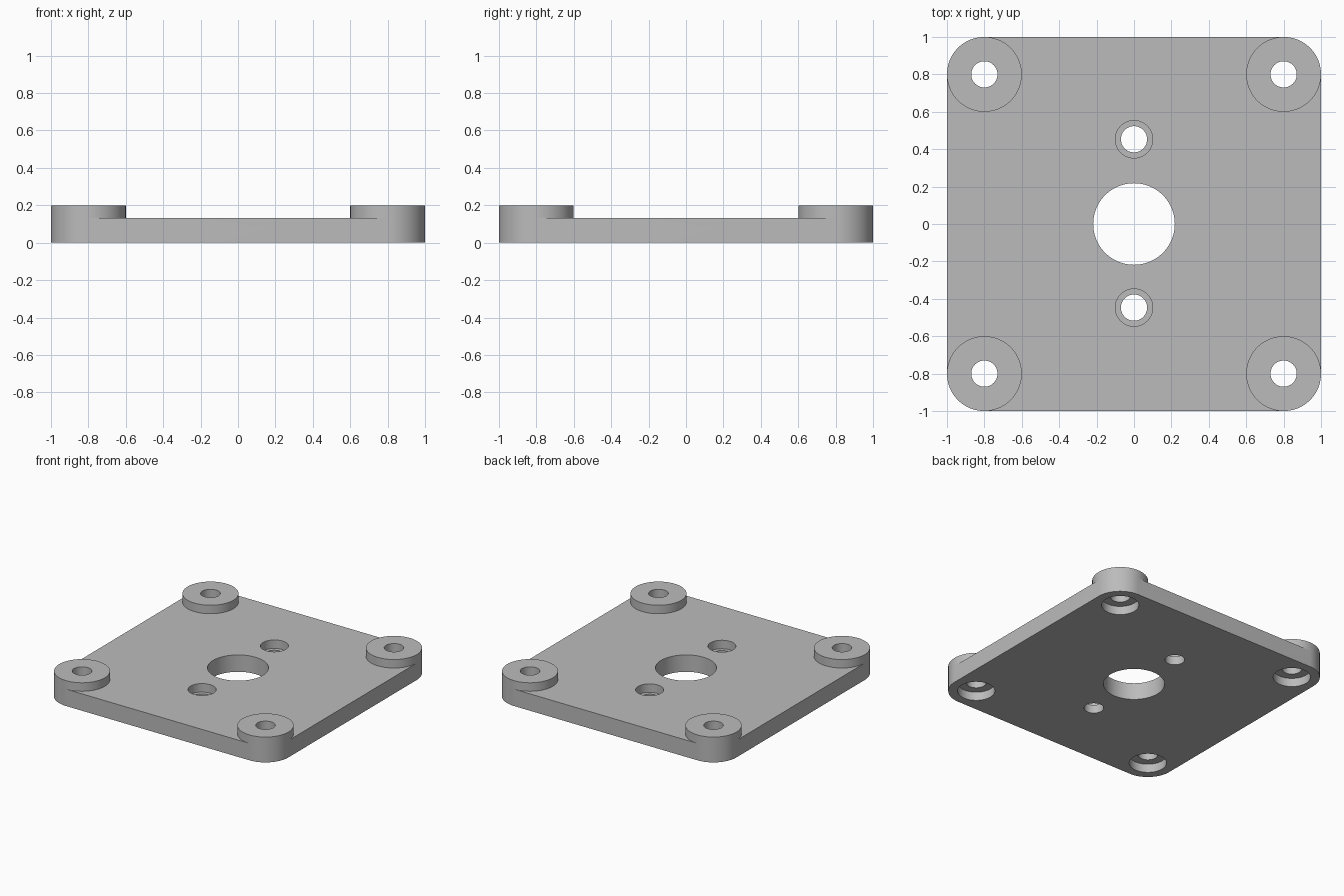
import bpy, bmesh, math

if "Cube" in bpy.data.objects:
    bpy.data.objects.remove(bpy.data.objects["Cube"], do_unlink=True)

SEG = 96
PLATE_TOP, BOSS_TOP, RECESS = 0.133, 0.2, 0.067
OUTER, BOSS_R, BOLT_R = 0.8, 0.2, 0.07
CORNERS = [(OUTER, OUTER), (-OUTER, OUTER), (-OUTER, -OUTER), (OUTER, -OUTER)]

grey = bpy.data.materials.new("plain grey")
grey.use_nodes = True
colour = (0.5, 0.5, 0.5, 1)
grey.diffuse_color = colour
grey.node_tree.nodes["Principled BSDF"].inputs["Base Color"].default_value = colour


def arc(centre, radius, first=0, count=SEG):
    """Points on a circle, from segment number first."""
    return [(centre[0] + radius * math.cos(2 * math.pi * i / SEG),
             centre[1] + radius * math.sin(2 * math.pi * i / SEG))
            for i in range(first, first + count)]


def prism(name, outline, low, high):
    """Extrude a closed outline from low to high."""
    bm = bmesh.new()
    base = bm.faces.new([bm.verts.new((x, y, low)) for x, y in outline])
    top = bmesh.ops.extrude_face_region(bm, geom=[base])["geom"]
    for v in top:
        if isinstance(v, bmesh.types.BMVert):
            v.co.z = high
    bmesh.ops.recalc_face_normals(bm, faces=bm.faces[:])
    mesh = bpy.data.meshes.new(name)
    bm.to_mesh(mesh)
    bm.free()
    mesh.materials.append(grey)
    obj = bpy.data.objects.new(name, mesh)
    bpy.context.collection.objects.link(obj)
    return obj


def combine(target, tool, operation):
    """Apply a boolean and discard its tool."""
    tool.hide_render = True
    mod = target.modifiers.new(operation, 'BOOLEAN')
    mod.operation, mod.solver, mod.object = operation, 'EXACT', tool
    bpy.context.view_layer.objects.active = target
    bpy.ops.object.modifier_apply(modifier=mod.name)
    bpy.data.objects.remove(tool, do_unlink=True)


# Square plate with rounded corners
quarter = SEG // 4
outline = []
for k, corner in enumerate(CORNERS):
    outline += arc(corner, BOSS_R, k * quarter, quarter + 1)
plate = prism("mounting_plate", outline, 0, PLATE_TOP)

# Raised corner bosses, each with a bolt hole recessed from below
for corner in CORNERS:
    combine(plate, prism("boss", arc(corner, BOSS_R), 0, BOSS_TOP), 'UNION')
for corner in CORNERS:
    combine(plate, prism("bolt_hole", arc(corner, BOLT_R), -0.1, 0.3), 'DIFFERENCE')
    combine(plate, prism("bolt_recess", arc(corner, 0.133), -0.1, RECESS), 'DIFFERENCE')

# Central opening
combine(plate, prism("centre_hole", arc((0, 0), 0.218), -0.1, 0.3), 'DIFFERENCE')

# Two screw holes recessed from above
for y in (0.453, -0.447):
    combine(plate, prism("screw_hole", arc((0, y), BOLT_R), -0.1, 0.3), 'DIFFERENCE')
    combine(plate, prism("screw_recess", arc((0, y), 0.1),
                         PLATE_TOP - RECESS, 0.3), 'DIFFERENCE')

# Smooth round walls, sharp rims
bpy.ops.object.select_all(action='DESELECT')
plate.select_set(True)
bpy.context.view_layer.objects.active = plate
bpy.ops.object.shade_smooth_by_angle(angle=math.radians(30))
